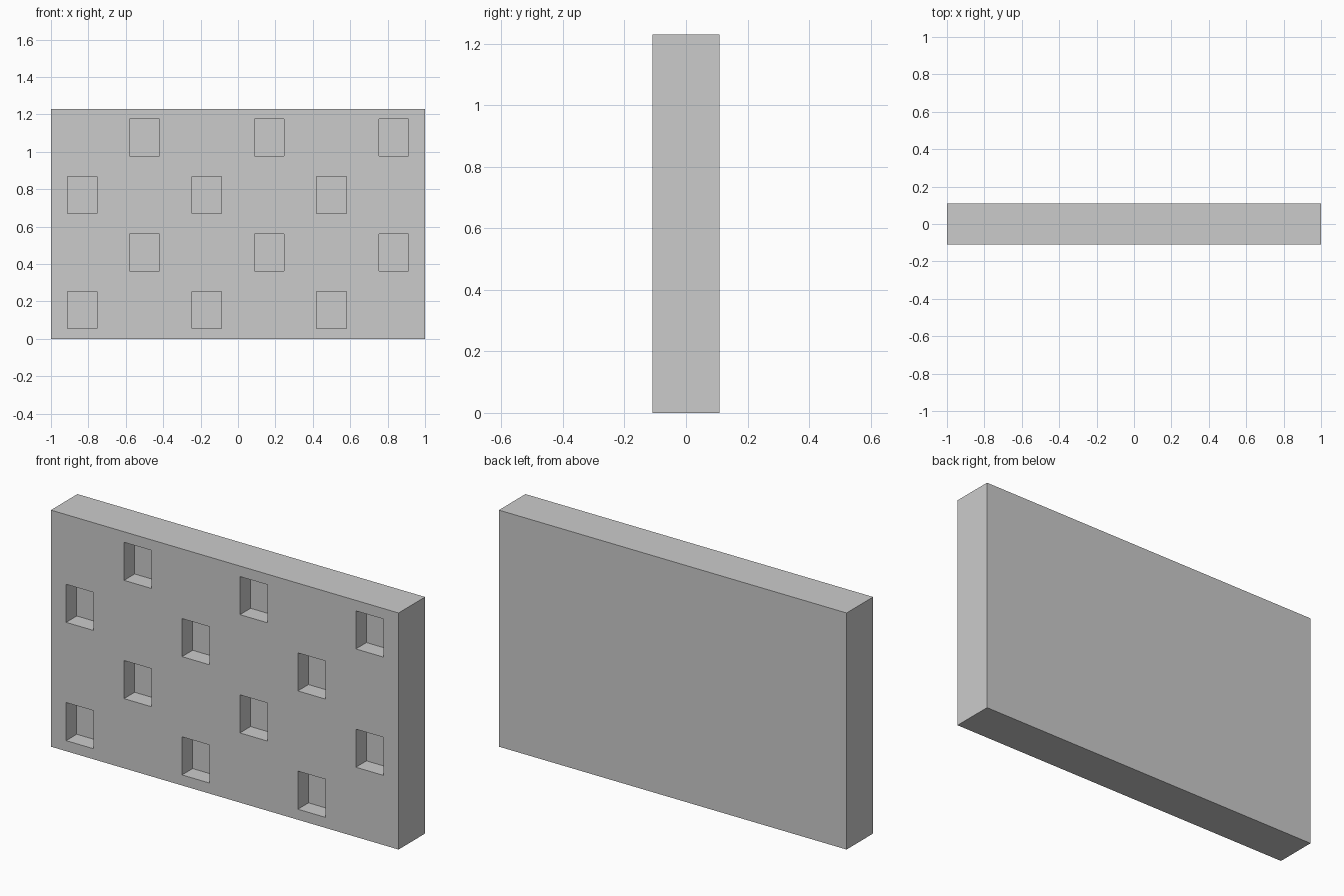
import bpy, bmesh
from mathutils import Matrix, Vector

if "Cube" in bpy.data.objects:
    bpy.data.objects.remove(bpy.data.objects["Cube"])

W, D, H = 2.0, 0.218, 1.23      # wall size
COLS, ROWS = 6, 4               # checkered pocket layout
PW, PD, PH = 0.158, 0.087, 0.198  # pocket size


def add_box(bm, size, centre):
    m = Matrix.Translation(centre) @ Matrix.Diagonal(Vector(size)).to_4x4()
    bmesh.ops.create_cube(bm, size=1, matrix=m)


def make_object(name, bm):
    me = bpy.data.meshes.new(name)
    bm.to_mesh(me)
    bm.free()
    ob = bpy.data.objects.new(name, me)
    bpy.context.collection.objects.link(ob)
    return ob


# Solid wall slab
bm = bmesh.new()
add_box(bm, (W, D, H), (0, 0, H / 2))
wall = make_object("wall_panel", bm)

# Staggered pocket cutters, poking out of the front face
bm = bmesh.new()
out = 0.1
for r in range(ROWS):
    for c in range(r % 2, COLS, 2):
        x = -W / 2 + W / COLS * (c + 0.5)
        z = H / ROWS * (r + 0.5)
        add_box(bm, (PW, PD + out, PH), (x, -D / 2 + (PD - out) / 2, z))
cutter = make_object("pocket_cutter", bm)
cutter.hide_render = True

# Cut the pockets, then drop the cutter
mod = wall.modifiers.new("pockets", 'BOOLEAN')
mod.operation = 'DIFFERENCE'
mod.solver = 'EXACT'
mod.object = cutter
bpy.context.view_layer.objects.active = wall
bpy.ops.object.modifier_apply(modifier=mod.name)
bpy.data.objects.remove(cutter)
